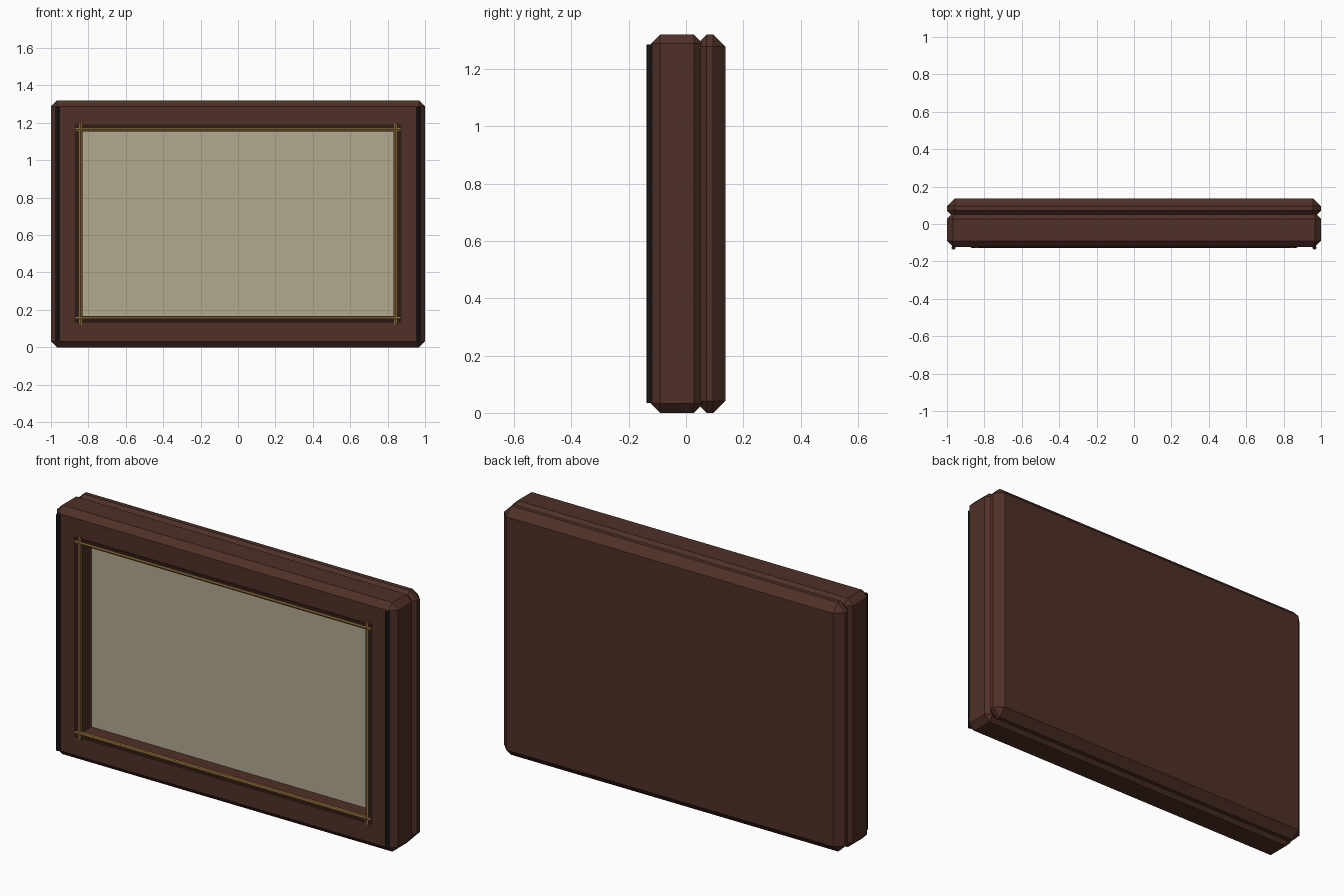
import bpy
from math import pi
from mathutils import Vector

cube = bpy.data.objects.get("Cube")
if cube:
    bpy.data.objects.remove(cube, do_unlink=True)


def material(name, rgb):
    m = bpy.data.materials.new(name)
    m.use_nodes = True
    m.diffuse_color = (*rgb, 1)
    m.node_tree.nodes["Principled BSDF"].inputs["Base Color"].default_value = (*rgb, 1)
    return m


wood = material("brown wood", (0.08, 0.03, 0.02))
dark = material("dark wood", (0.03, 0.012, 0.008))
gold = material("old gold", (0.25, 0.14, 0.04))
black = material("black", (0.012, 0.012, 0.012))
canvas = material("canvas", (0.45, 0.40, 0.28))


def apply_modifier(ob, name):
    bpy.context.view_layer.objects.active = ob
    bpy.ops.object.modifier_apply(modifier=name)


def box(name, lo, hi, mat, bevel=0):
    lo, hi = Vector(lo), Vector(hi)
    bpy.ops.mesh.primitive_cube_add(size=1, location=(lo + hi) / 2)
    ob = bpy.context.object
    ob.name = name
    ob.scale = hi - lo
    bpy.ops.object.transform_apply(location=False, rotation=False, scale=True)
    ob.data.materials.append(mat)
    if bevel:
        mod = ob.modifiers.new("Chamfer", "BEVEL")
        mod.width = bevel
        mod.segments = 1
        apply_modifier(ob, mod.name)
    return ob


def rod(name, centre, length, radius, mat, along_x=False):
    bpy.ops.mesh.primitive_cylinder_add(vertices=8, radius=radius, depth=length,
                                        location=centre,
                                        rotation=(0, pi / 2 if along_x else 0, 0))
    ob = bpy.context.object
    ob.name = name
    ob.data.materials.append(mat)


W, H, MID = 1.0, 1.32, 0.66      # half width, height, mid height
OX, OZ = 0.845, 0.51             # half size of the opening
FRONT = -0.122

# Chamfered front frame with the opening cut through it
frame = box("frame", (-W, FRONT, 0), (W, 0.06, H), wood, 0.032)
cutter = box("opening_cutter", (-OX, -0.3, MID - OZ), (OX, 0.3, MID + OZ), wood)
cutter.hide_render = True
cut = frame.modifiers.new("Opening", "BOOLEAN")
cut.object = cutter
cut.solver = "EXACT"
apply_modifier(frame, cut.name)
bpy.data.objects.remove(cutter, do_unlink=True)

# Chamfered back board and the recessed picture
box("back_board", (-W, 0.03, 0), (W, 0.137, H), wood, 0.042)
box("picture_panel", (-OX, -0.02, MID - OZ), (OX, 0.04, MID + OZ), canvas)

for side, s in (("left", 1), ("right", -1)):
    # Dark strip, gold bead and black edge rod on each side
    x0, x1 = sorted((s * (OX + 0.004), s * 0.875))
    box(side + "_dark_strip", (x0, FRONT - 0.003, 0.135), (x1, FRONT + 0.01, 1.19), dark)
    rod(side + "_gold_bead", (s * 0.843, -0.118, MID), 1.08, 0.011, gold)
    rod(side + "_edge_rod", (s * 0.965, -0.126, MID), 1.25, 0.011, black)

for level, s in (("top", 1), ("bottom", -1)):
    # Dark strip and gold bead above and below the picture
    z0, z1 = sorted((MID + s * (OZ + 0.004), MID + s * 0.53))
    box(level + "_dark_strip", (-0.875, FRONT - 0.003, z0), (0.875, FRONT + 0.01, z1), dark)
    rod(level + "_gold_bead", (0, -0.118, MID + s * 0.505), 1.74, 0.011, gold, True)
